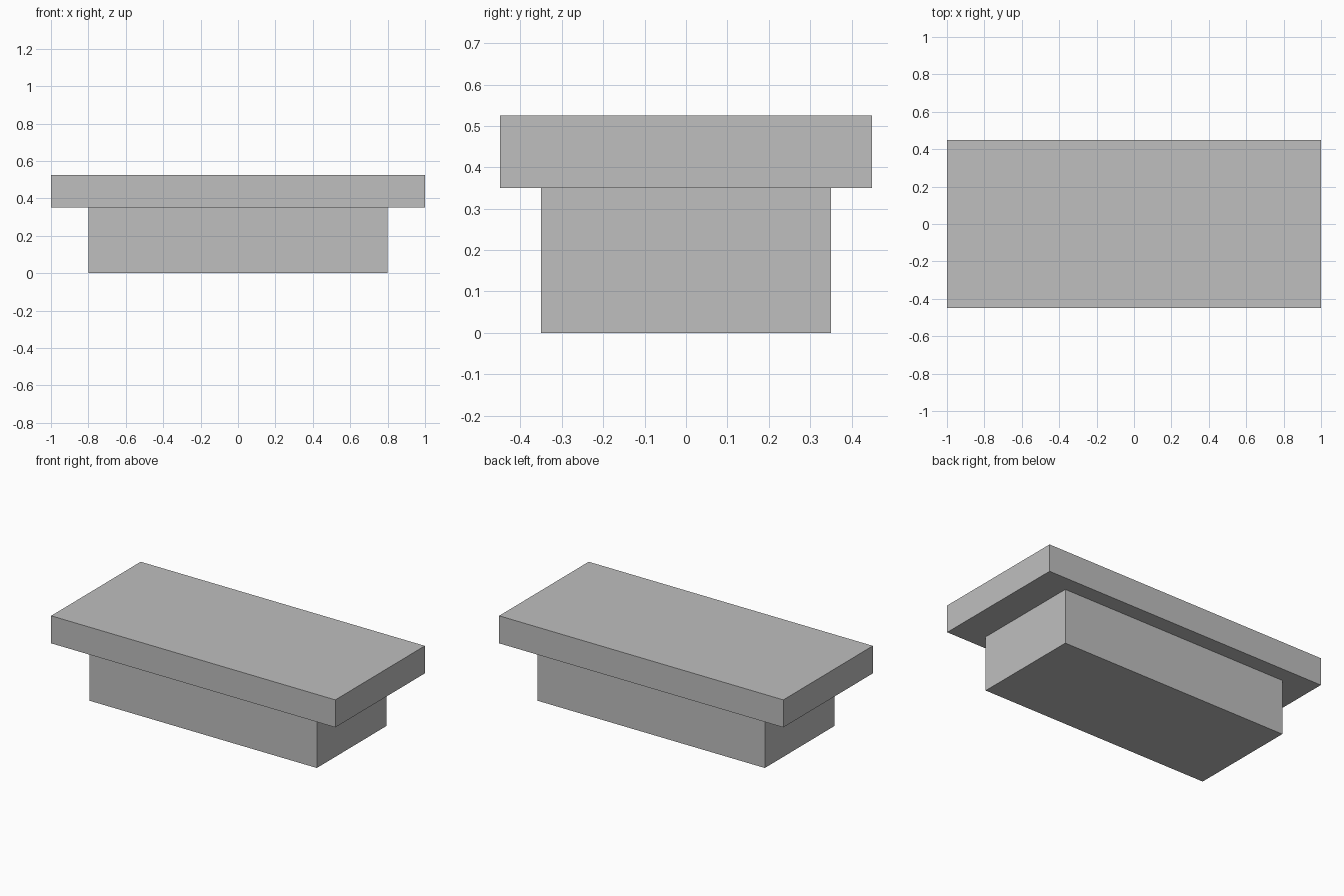
import bpy

default = bpy.data.objects.get("Cube")
if default:
    bpy.data.objects.remove(default, do_unlink=True)

# Single grey material
grey = bpy.data.materials.new("plain grey")
grey.use_nodes = True
colour = (0.52, 0.52, 0.52, 1)
grey.diffuse_color = colour
for node in grey.node_tree.nodes:
    if node.type == "BSDF_PRINCIPLED":
        node.inputs["Base Color"].default_value = colour


def block(name, width, depth, bottom, top):
    """Box centred on x and y, spanning bottom to top."""
    bpy.ops.mesh.primitive_cube_add(size=1, location=(0, 0, (bottom + top) / 2))
    obj = bpy.context.object
    obj.name = name
    obj.scale = (width, depth, top - bottom)
    bpy.ops.object.transform_apply(location=False, rotation=False, scale=True)
    obj.data.materials.append(grey)
    return obj


# Narrow base with a wider slab resting on it
base_height = 0.35
slab_top = 0.525
block("base", 1.6, 0.7, 0, base_height)
block("top_slab", 2, 0.9, base_height, slab_top)
